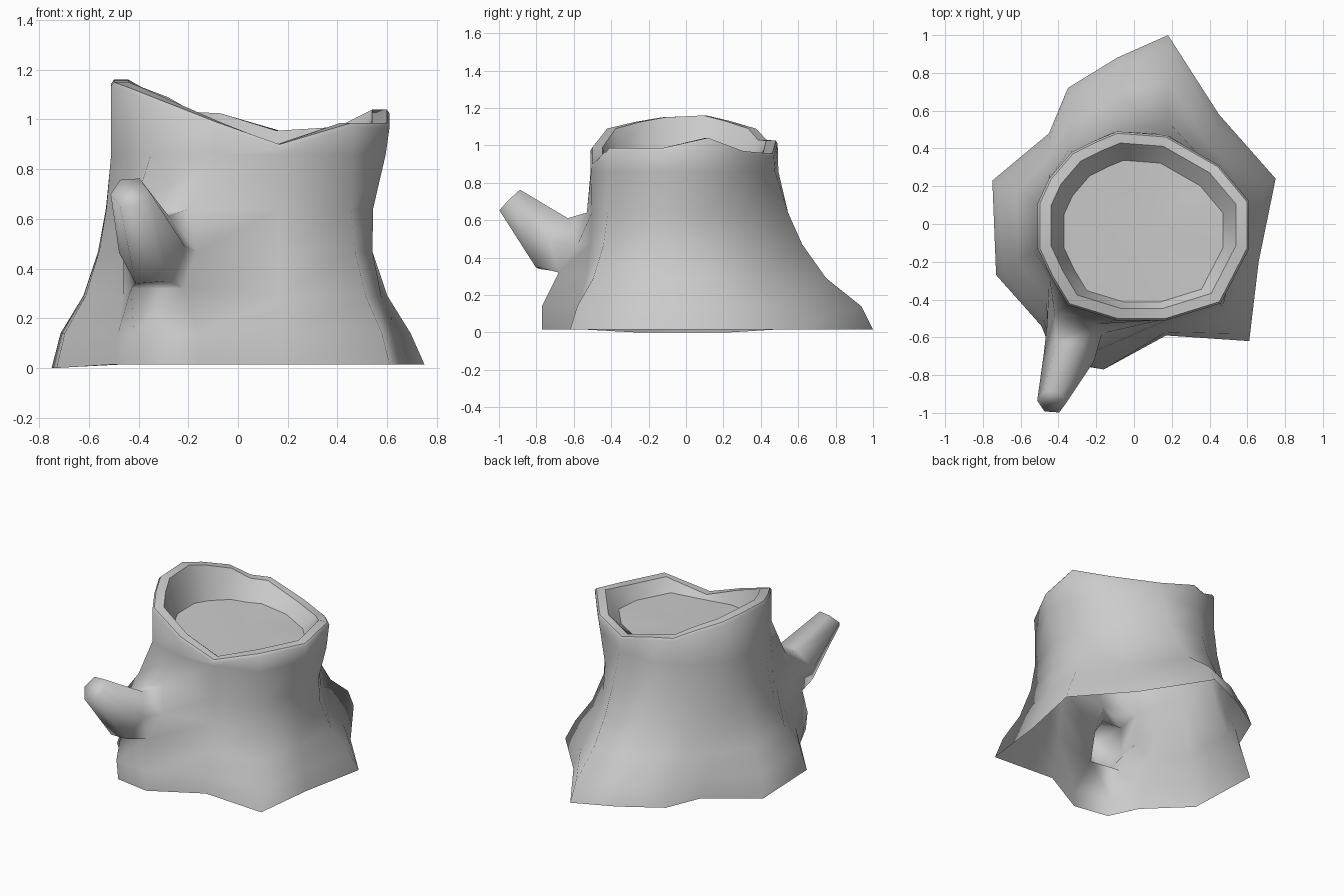
import bpy, bmesh, math
from mathutils import Vector

if "Cube" in bpy.data.objects:
    bpy.data.objects.remove(bpy.data.objects["Cube"])

# Columns around the trunk: top x, y, z, base x, y, waist pinch
COLS = [
    (-.09, .49, 1.025, -.09, .88, -.04), (.17, .47, .955, .18, 1.0, -.06),
    (.45, .31, .97, .45, .58, .12), (.61, .12, 1.04, .75, .24, .17),
    (.61, -.13, .985, .66, -.20, .14), (.46, -.42, .985, .61, -.62, .05),
    (.17, -.51, .90, .17, -.59, .03), (-.09, -.51, .99, -.16, -.77, 0),
    (-.35, -.43, 1.09, -.40, -.73, 0), (-.44, -.28, 1.125, -.49, -.54, 0),
    (-.51, -.13, 1.15, -.73, -.27, 0), (-.51, .11, 1.16, -.75, .23, 0),
    (-.45, .24, 1.13, -.45, .48, 0), (-.33, .38, 1.09, -.35, .72, 0),
    (-.21, .44, 1.03, -.22, .80, 0),
]
# Levels up the trunk: height, root flare, waist strength
LEVELS = [(.015, 1, 0), (.14, .85, .3), (.29, .47, .7), (.47, .22, 1),
          (.64, .09, .9), (.86, 0, .2)]
N = len(COLS)
CENTRE = Vector((.05, 0, 0))

bm = bmesh.new()


def ring(points):
    return [bm.verts.new(p) for p in points]


def skin(a, b, skip=()):
    n = len(a)
    for i in range(n):
        if i not in skip:
            j = (i + 1) % n
            bm.faces.new((a[j], a[i], b[i], b[j]))


def rim(scale, dz=0, z=None):
    pts = []
    for tx, ty, tz, *_ in COLS:
        p = CENTRE + (Vector((tx, ty, 0)) - CENTRE) * scale
        p.z = tz + dz
        if z is not None:
            p.y -= .03
            p.z = z + .2 * (tz - 1)
        pts.append(p)
    return ring(pts)


# Flared bark wall
rings = []
for z, f, w in LEVELS:
    pts = []
    for tx, ty, tz, bx, by, pinch in COLS:
        p = Vector((tx, ty, 0)).lerp(Vector((bx, by, 0)), f)
        p = CENTRE + (p - CENTRE) * (1 - pinch * w)
        p.z = z
        pts.append(p)
    rings.append(ring(pts))
for i in (10, 11):
    rings[0][i].co.z = 0

# Wall swells and narrows around the branch opening
OPENING = {(1, 7): (-.16, -.77), (1, 8): (-.42, -.72),
           (2, 7): (-.22, -.68), (2, 8): (-.43, -.65),
           (3, 7): (-.17, -.58), (3, 8): (-.46, -.53),
           (4, 7): (-.20, -.53), (4, 8): (-.42, -.48)}
for (k, i), (x, y) in OPENING.items():
    rings[k][i].co.xy = x, y
for i in (7, 8):
    rings[2][i].co.z = .32

# Thin rim, inner wall and sunken floor
rings += [rim(1, -.015), rim(.98), rim(.875), rim(.75, z=.90)]
for k in range(len(rings) - 1):
    skin(rings[k], rings[k + 1], skip=(7,) if k in (2, 3) else ())
hub = bm.verts.new((.05, -.03, .89))
last = rings[-1]
for i in range(N):
    bm.faces.new((last[(i + 1) % N], last[i], hub))
# Crisp creases at the rim and the floor edge
for r in rings[-3:]:
    for i in range(N):
        bm.edges.get((r[i], r[(i + 1) % N])).smooth = False

# Hollow branch growing out of the six-sided opening in the wall
root = [rings[2][7], rings[2][8], rings[3][8], rings[4][8], rings[4][7], rings[3][7]]


def branch_ring(centre, axis, rx, ry):
    axis = Vector(axis).normalized()
    side = Vector((1, 0, 0))
    side = (side - axis * side.dot(axis)).normalized()
    up = side.cross(axis)
    if up.z < 0:
        up = -up
    return ring([Vector(centre) + side * rx * math.cos(t) + up * ry * math.sin(t)
                 for t in (math.radians(a) for a in (-60, -120, 180, 120, 60, 0))])


elbow = branch_ring((-.345, -.71, .475), (-.15, -.83, .55), .135, .18)
tip = branch_ring((-.435, -.94, .705), (-.1, -.7, .7), .078, .09)
skin(root, elbow)
skin(elbow, tip)
bm.faces.new(tip[::-1])
bm.normal_update()

mesh = bpy.data.meshes.new("tree_stump")
bm.to_mesh(mesh)
bm.free()
stump = bpy.data.objects.new("tree_stump", mesh)
bpy.context.collection.objects.link(stump)
bpy.context.view_layer.objects.active = stump
stump.select_set(True)
bpy.ops.object.shade_smooth_by_angle(angle=math.radians(100), keep_sharp_edges=True)
